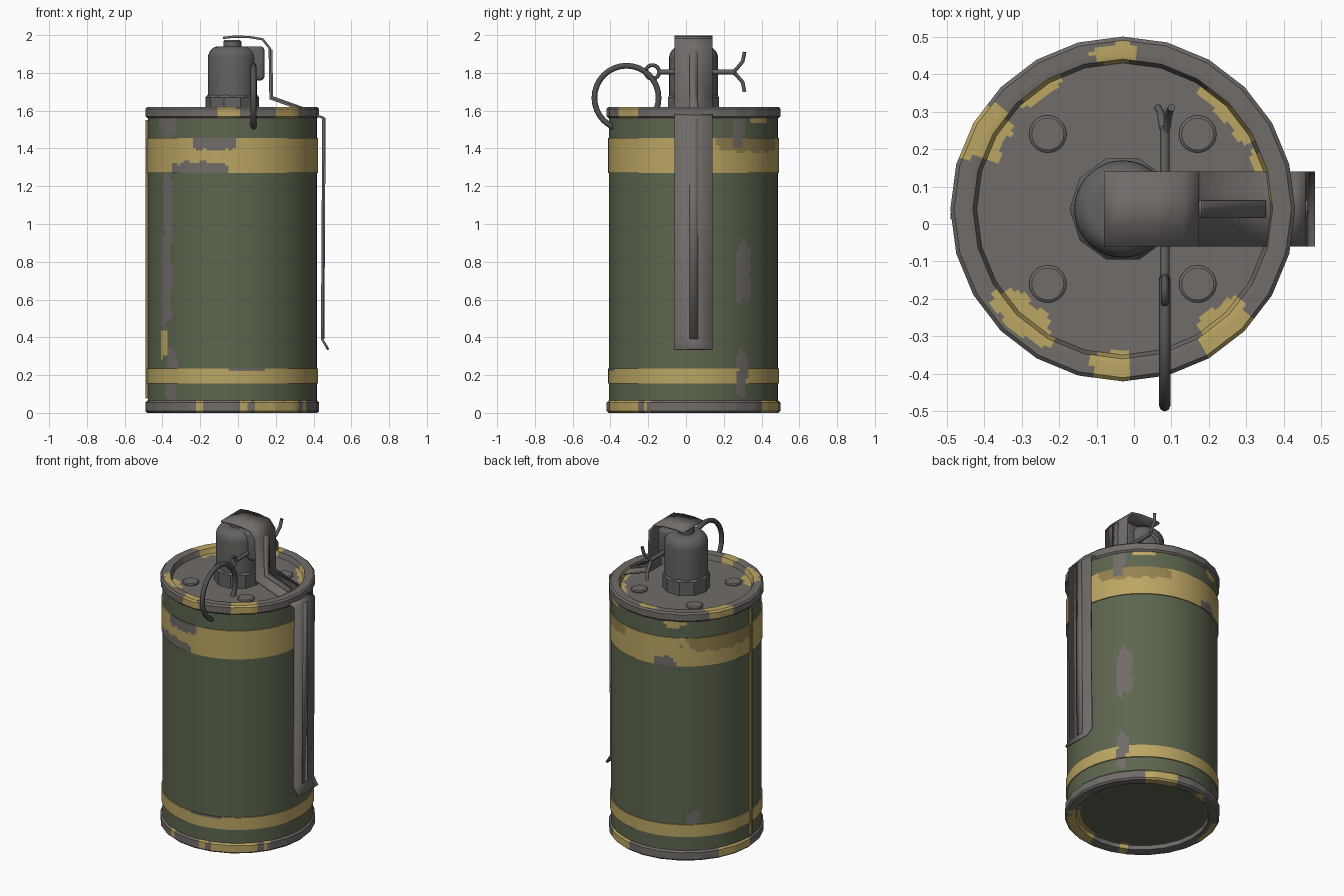
import bpy, bmesh, math
from mathutils import Vector

if "Cube" in bpy.data.objects:
    bpy.data.objects.remove(bpy.data.objects["Cube"], do_unlink=True)

CX, CY = -0.03, 0.04          # axis of the can


def material(name, rgb):
    m = bpy.data.materials.new(name)
    m.use_nodes = True
    m.diffuse_color = (*rgb, 1)
    m.node_tree.nodes["Principled BSDF"].inputs["Base Color"].default_value = (*rgb, 1)
    return m


GREEN = material("olive green", (0.108, 0.132, 0.078))
GREY = material("bare grey metal", (0.165, 0.15, 0.142))
GOLD = material("mustard paint", (0.5, 0.38, 0.125))
BROWN = material("faded mustard", (0.3, 0.225, 0.08))
DARK = material("dark steel", (0.085, 0.085, 0.085))
STEEL = material("fuze steel", (0.125, 0.122, 0.117))
G, M, Y, B = range(4)         # slots on the painted parts
PAINT = [GREEN, GREY, GOLD, BROWN]


def finish(name, bm, mats, angle=35):
    bmesh.ops.recalc_face_normals(bm, faces=bm.faces)
    me = bpy.data.meshes.new(name)
    bm.to_mesh(me)
    bm.free()
    for m in mats:
        me.materials.append(m)
    me.polygons.foreach_set("use_smooth", [True] * len(me.polygons))
    me.set_sharp_from_angle(angle=math.radians(angle))
    ob = bpy.data.objects.new(name, me)
    bpy.context.collection.objects.link(ob)
    return ob


def lathe(name, profile, mats, segs=144, sides=None, rule=None, at=(CX, CY)):
    """Revolve (radius, z) points; sides gives a polygonal outline."""
    bm = bmesh.new()
    rings = []
    for r, z in profile:
        ring = []
        for i in range(segs):
            a = math.tau * i / segs
            k = 1
            if sides:
                step = math.tau / sides
                k = math.cos(step / 2) / math.cos(a % step - step / 2)
            ring.append(bm.verts.new((at[0] + r * k * math.cos(a), at[1] + r * k * math.sin(a), z)))
        rings.append(ring)
    for j, (lo, hi) in enumerate(zip(rings, rings[1:])):
        r = (profile[j][0] + profile[j + 1][0]) / 2
        z = (profile[j][1] + profile[j + 1][1]) / 2
        for i in range(segs):
            n = (i + 1) % segs
            f = bm.faces.new((lo[i], lo[n], hi[n], hi[i]))
            if rule:
                f.material_index = rule(360 * (i + 0.5) / segs, r, z)
    bmesh.ops.remove_doubles(bm, verts=bm.verts, dist=1e-5)
    return finish(name, bm, mats)


def patches(base, items, use_z=True):
    """Worn paint rule: (slot, angle, half angle, low, high) blobs with wavy edges."""
    def rule(a, r, z):
        c = z if use_z else r
        for slot, mid, half, lo, hi in items:
            u = ((a - mid + 180) % 360 - 180) / half
            v = (2 * c - lo - hi) / (hi - lo)
            if abs(u) ** 3 + abs(v) ** 3 < 1 + 0.35 * math.sin(a * 0.5 + c * 30):
                return slot
        return base
    return rule


def wall(r, z0, z1, n):
    return [(r, z0 + (z1 - z0) * i / n) for i in range(n + 1)]


def tube(name, pts, radius, mat):
    cu = bpy.data.curves.new(name, "CURVE")
    cu.dimensions = "3D"
    cu.bevel_depth = radius
    cu.bevel_resolution = 2
    cu.use_fill_caps = True
    sp = cu.splines.new("POLY")
    sp.points.add(len(pts) - 1)
    for p, co in zip(sp.points, pts):
        p.co = (*co, 1)
    sp.use_smooth = True
    cu.materials.append(mat)
    ob = bpy.data.objects.new(name, cu)
    bpy.context.collection.objects.link(ob)


def strip(name, path, y0, y1, thick, mat):
    """Bent sheet following an (x, z) path."""
    bm = bmesh.new()
    rows = [[bm.verts.new((x, y, z)) for y in (y0, y1)] for x, z in path]
    for a, b in zip(rows, rows[1:]):
        bm.faces.new((a[0], a[1], b[1], b[0]))
    ob = finish(name, bm, [mat], 20)
    mod = ob.modifiers.new("thickness", "SOLIDIFY")
    mod.thickness = thick
    mod.offset = 0
    mod.use_even_offset = True


def box(name, lo, hi, mat, bevel=0):
    bm = bmesh.new()
    bmesh.ops.create_cube(bm, size=1)
    for v in bm.verts:
        v.co = Vector([l + (h - l) * (c + 0.5) for l, h, c in zip(lo, hi, v.co)])
    if bevel:
        bmesh.ops.bevel(bm, geom=bm.edges[:], offset=bevel, segments=3, affect="EDGES", profile=0.5)
    return finish(name, bm, [mat])


def ring(name, at, major, minor):
    bpy.ops.mesh.primitive_torus_add(location=at, rotation=(0, math.pi / 2, 0), major_segments=32,
                                     minor_segments=8, major_radius=major, minor_radius=minor)
    ob = bpy.context.object
    ob.name = name
    ob.data.materials.append(DARK)
    bpy.ops.object.shade_smooth()


# Can body with chipped paint
lathe("can_body", wall(0.447, 0.04, 1.58, 70), PAINT, rule=patches(G, [
    (Y, 216, 4, 0.29, 0.44), (M, 218, 6, 0.45, 0.98), (M, 220, 5, 0.9, 1.3),
    (M, 219, 8, 1.45, 1.59), (M, 224, 5, 0.2, 0.34), (M, 222, 6, 0.06, 0.2),
    (M, 36, 6, 0.58, 0.9), (M, 35, 5, 0.1, 0.33), (M, 32, 5, 1.44, 1.57),
    (M, 130, 5, 0.2, 0.32), (Y, 50, 10, 1.53, 1.58), (Y, 115, 8, 1.52, 1.57)]))

# Painted bands
lathe("upper_band", [(0.44, 1.27)] + wall(0.453, 1.27, 1.455, 14) + [(0.44, 1.455)], PAINT,
      rule=patches(Y, [(M, 258, 14, 1.39, 1.47), (M, 246, 20, 1.25, 1.33), (M, 108, 8, 1.26, 1.33),
                       (M, 32, 4, 1.4, 1.47), (B, 155, 32, 1.36, 1.48), (B, 45, 28, 1.38, 1.48)]))
lathe("lower_band", [(0.44, 0.155)] + wall(0.453, 0.155, 0.235, 6) + [(0.44, 0.235)], PAINT,
      rule=patches(Y, [(M, 280, 12, 0.222, 0.24), (M, 35, 4, 0.15, 0.24)]))

# Lid with raised rim, and base with recessed floor
lid = [(0, 1.585)] + [(0.3 + 0.0112 * i, 1.585) for i in range(9)]
lid += [(0.4, 1.618)] + [(0.41 + 0.01 * i, 1.62) for i in range(5)]
lid += [(0.46, 1.61), (0.46, 1.57), (0.45, 1.56), (0.43, 1.56)]
lathe("lid", lid, PAINT, sides=24, rule=patches(M, [
    (Y, 152, 10, 0.36, 0.5), (Y, 92, 9, 0.39, 0.445), (Y, 42, 14, 0.36, 0.4), (Y, 14, 12, 0.37, 0.4),
    (Y, 125, 9, 0.37, 0.4), (Y, 227, 14, 0.35, 0.44), (Y, 266, 8, 0.38, 0.5),
    (Y, 311, 11, 0.36, 0.49)], False))


def base_rule(a, r, z):
    if r < 0.38:
        return G
    return patches(M, [(Y, 302, 30, 0, 0.5), (Y, 247, 4, 0, 0.5), (Y, 65, 12, 0.38, 0.5),
                       (Y, 165, 14, 0.42, 0.5), (Y, 105, 8, 0.38, 0.44)], False)(a, r, z)


lathe("base", [(0, 0.03), (0.37, 0.03), (0.39, 0.03), (0.395, 0.005), (0.42, 0), (0.45, 0), (0.46, 0.01),
               (0.46, 0.055), (0.45, 0.065), (0.43, 0.065)], PAINT, sides=24, rule=base_rule)

# Side seam
box("side_seam", (-0.49, 0.012, 0.075), (-0.46, 0.03, 1.55), BROWN)

# Lid studs
for i, (sx, sy) in enumerate([(1, 1), (-1, 1), (-1, -1), (1, -1)]):
    lathe(f"lid_stud_{i + 1}", [(0.05, 1.58), (0.05, 1.592), (0.043, 1.597), (0, 1.597)], [GREY],
          segs=20, at=(CX + 0.2 * sx, CY + 0.2 * sy))

# Fuze: faceted collar, domed housing, striker cap and hinge block
lathe("fuze_collar", [(0.142, 1.58), (0.142, 1.67), (0.13, 1.685), (0, 1.685)], [STEEL], segs=10)
dome = [(0.075 + 0.055 * math.cos(t * math.pi / 12), 1.875 + 0.065 * math.sin(t * math.pi / 12))
        for t in range(7)]
lathe("fuze_housing", [(0.13, 1.67)] + dome + [(0, 1.94)], [STEEL], segs=32)
lathe("striker_cap", [(0.048, 1.93), (0.048, 1.965), (0.04, 1.975), (0, 1.975)], [STEEL], segs=16)
box("hinge_block", (0.03, -0.02, 1.76), (0.14, 0.1, 1.94), STEEL, 0.02)

# Safety lever and its ribs
strip("safety_lever", [(-0.08, 1.985), (-0.02, 1.992), (0.06, 1.99), (0.13, 1.978), (0.168, 1.93),
                       (0.172, 1.665), (0.345, 1.603), (0.43, 1.57), (0.452, 1.562), (0.445, 0.39),
                       (0.478, 0.335)], -0.06, 0.14, 0.012, GREY)
strip("upper_lever_rib", [(0.176, 1.925), (0.18, 1.672), (0.35, 1.611)], 0.018, 0.063, 0.012, GREY)
strip("lower_lever_rib", [(0.458, 1.56), (0.451, 0.39)], 0.018, 0.063, 0.012, GREY)

# Split pin and pull rings
X, Z = 0.082, 1.805
tube("pin_shaft", [(X, -0.14, Z), (X, 0.26, Z)], 0.013, STEEL)
for side, sx, sz in (("upper", 1, 1), ("lower", -1, -1)):
    tube(f"pin_{side}_prong", [(X, 0.24, Z), (X + 0.006 * sx, 0.262, Z + 0.01 * sz),
                               (X + 0.012 * sx, 0.3, Z + 0.055 * sz),
                               (X + 0.018 * sx, 0.31, Z + 0.105 * sz)], 0.01, STEEL)
ring("pin_eye", (X, -0.178, Z), 0.036, 0.01)
ring("pull_ring", (X, -0.315, 1.668), 0.17, 0.015)
